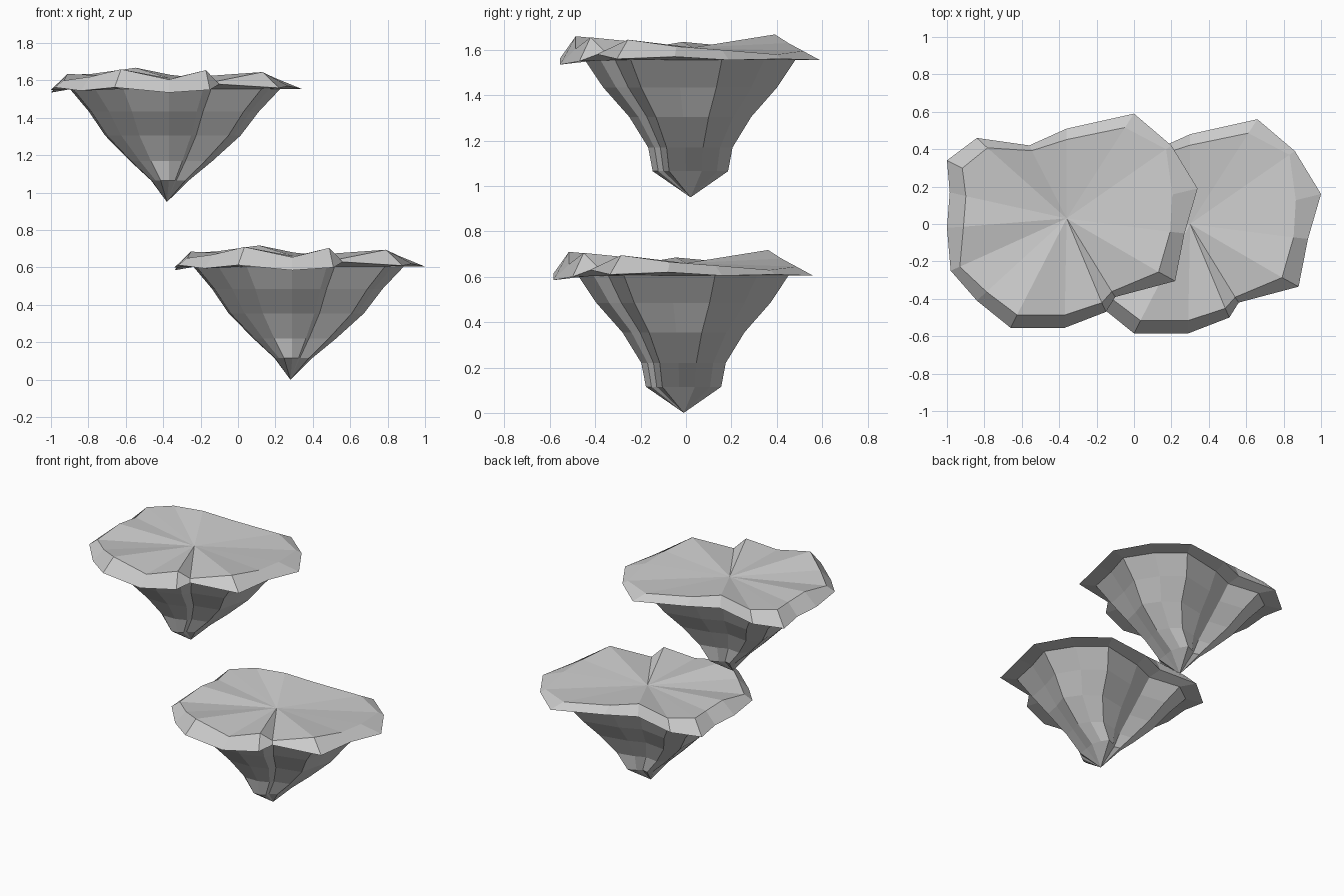
import bpy, bmesh

if "Cube" in bpy.data.objects:
    bpy.data.objects.remove(bpy.data.objects["Cube"])

# rim outline of one island: x, y, z of outer edge, inset of turf edge, z of turf edge
RIM = [
    (1.00, 0.16, .605, .81, .650), (.86, .39, .610, .95, .630),
    (.66, .56, .605, .87, .645), (.30, .48, .635, .88, .680),
    (.10, .39, .640, .93, .718), (-.18, .43, .620, .88, .685),
    (-.34, .31, .585, .87, .680), (-.325, .14, .600, .86, .670),
    (-.34, -.05, .600, .86, .685), (-.32, -.28, .613, .92, .650),
    (-.18, -.44, .595, .89, .670), (0.0, -.585, .613, .88, .710),
    (.29, -.585, .585, .88, .655), (.51, -.50, .600, .90, .705),
    (.56, -.42, .630, .93, .645), (.88, -.335, .610, .85, .695),
    (.93, -.08, .620, .88, .665),
]
# rock rings below the rim: height, x scale, y scale
ROCK = [(.605, .84, .81), (.485, .68, .67), (.355, .54, .47),
        (.22, .33, .325), (.115, .15, .29)]
CX, CY = .29, -.01


def island(name, offset):
    bm = bmesh.new()

    def ring(points):
        return [bm.verts.new(p) for p in points]

    def bridge(a, b):
        for i in range(len(a)):
            j = (i + 1) % len(a)
            bm.faces.new((a[i], a[j], b[j], b[i]))

    def fan(a, tip):
        for i in range(len(a)):
            bm.faces.new((a[i], a[(i + 1) % len(a)], tip))

    # turf edge, rim edge, then the tapering rock
    rings = [ring((CX + (x - CX) * s, CY + (y - CY) * s, zi) for x, y, z, s, zi in RIM),
             ring((x, y, z) for x, y, z, s, zi in RIM)]
    for h, sx, sy in ROCK:
        rings.append(ring((CX + (x - CX) * sx, CY + (y - CY) * sy, h)
                          for x, y, *_ in RIM))
    for a, b in zip(rings, rings[1:]):
        bridge(a, b)
    # turf top and pointed bottom
    fan(rings[0], bm.verts.new((.30, 0, .66)))
    fan(rings[-1], bm.verts.new((.28, -.01, 0)))
    bmesh.ops.recalc_face_normals(bm, faces=bm.faces)

    mesh = bpy.data.meshes.new(name)
    bm.to_mesh(mesh)
    bm.free()
    obj = bpy.data.objects.new(name, mesh)
    obj.location = offset
    bpy.context.collection.objects.link(obj)


# two identical floating islands
island("lower_island", (0, 0, 0))
island("upper_island", (-.66, .03, .95))
